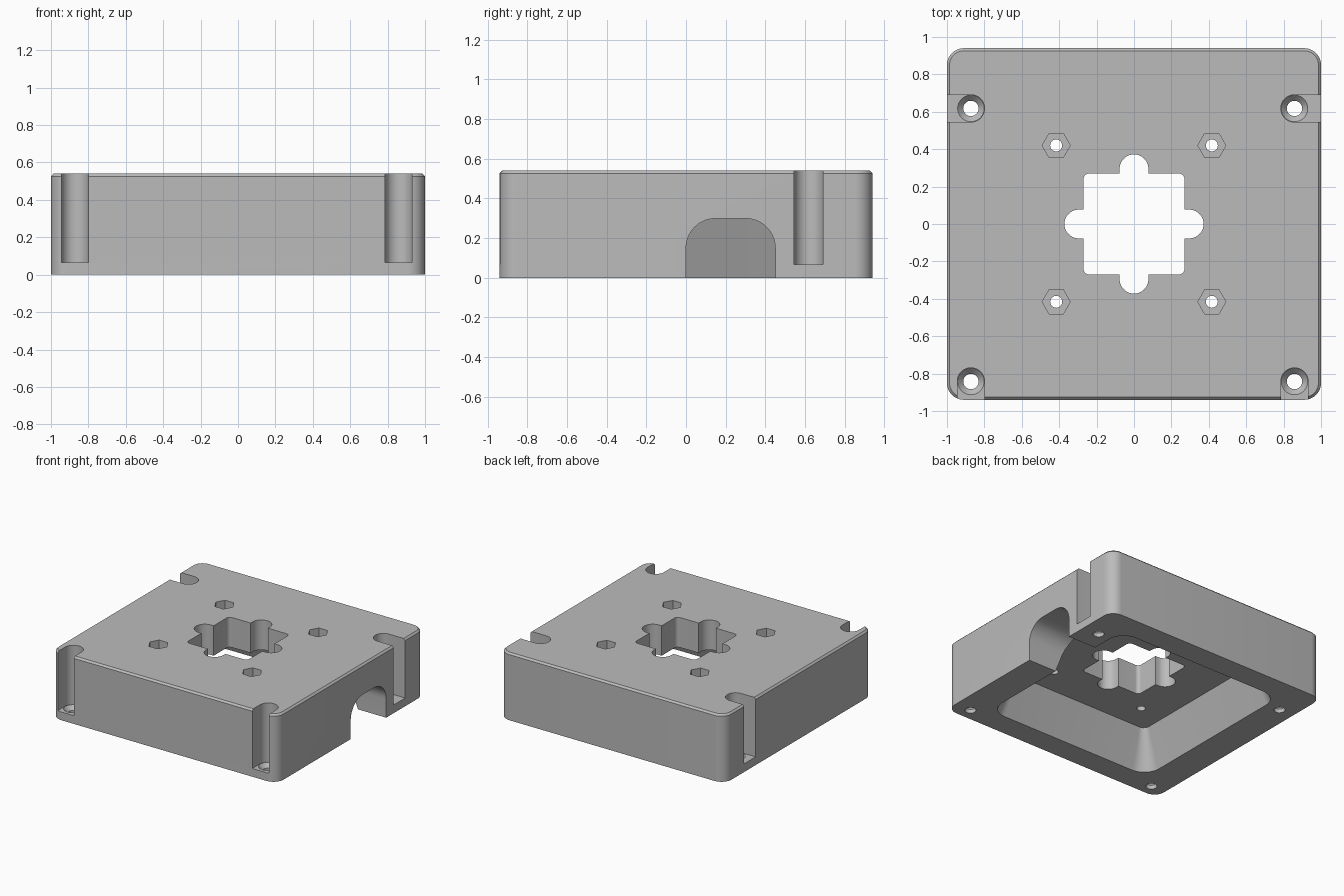
import bpy, bmesh, math

old = bpy.data.objects.get("Cube")
if old:
    bpy.data.objects.remove(old, do_unlink=True)

grey = bpy.data.materials.new("plain grey")
grey.use_nodes = True
grey.diffuse_color = (0.5, 0.5, 0.5, 1)
grey.node_tree.nodes["Principled BSDF"].inputs["Base Color"].default_value = (0.5, 0.5, 0.5, 1)


def round_rect(x0, x1, y0, y1, r, steps=10):
    """Counter-clockwise rounded rectangle outline."""
    corners = [(x1 - r, y1 - r), (x0 + r, y1 - r), (x0 + r, y0 + r), (x1 - r, y0 + r)]
    points = []
    for quarter, (cx, cy) in enumerate(corners):
        for i in range(steps + 1):
            a = (quarter + i / steps) * math.pi / 2
            points.append((cx + r * math.cos(a), cy + r * math.sin(a)))
    return points


def circle(cx, cy, r, sides=40):
    return [(cx + r * math.cos(i * math.tau / sides), cy + r * math.sin(i * math.tau / sides))
            for i in range(sides)]


def loft(name, rings, along_x=False):
    """Solid through (outline, height) rings, stacked along z or along x."""
    bm = bmesh.new()
    loops = []
    for outline, h in rings:
        loops.append([bm.verts.new((h, u, v) if along_x else (u, v, h)) for u, v in outline])
    for low, high in zip(loops, loops[1:]):
        n = len(low)
        for i in range(n):
            j = (i + 1) % n
            bm.faces.new((low[i], low[j], high[j], high[i]))
    bm.faces.new(loops[0][::-1])
    bm.faces.new(loops[-1])
    bmesh.ops.recalc_face_normals(bm, faces=bm.faces)
    mesh = bpy.data.meshes.new(name)
    bm.to_mesh(mesh)
    bm.free()
    mesh.materials.append(grey)
    obj = bpy.data.objects.new(name, mesh)
    bpy.context.collection.objects.link(obj)
    return obj


def prism(name, outline, z0, z1):
    return loft(name, [(outline, z0), (outline, z1)])


# Block with rounded corners and a fine chamfer around the top
W, D, H, C = 1.0, 0.94, 0.54, 0.014
side = round_rect(-W, W, -D, D, 0.09)
rim = round_rect(C - W, W - C, C - D, D - C, 0.09 - C)
body = loft("mounting_block", [(side, 0), (side, H - C), (rim, H)])

cutters = []

# Tapered pocket underneath
mouth = round_rect(-0.75, 0.75, -0.75, 0.75, 0.14)
roof = round_rect(-0.63, 0.63, -0.63, 0.63, 0.05)
cutters.append(loft("pocket_cutter", [(mouth, -0.1), (mouth, 0), (roof, 0.3)]))

# Arched channel from the pocket out through the left wall
arch = round_rect(0, 0.45, -0.4, 0.299, 0.15)
cutters.append(loft("channel_cutter", [(arch, 0.5), (arch, 1.2)], along_x=True))

# Central opening: square with a rounded lobe on each side
cutters.append(prism("opening_cutter", round_rect(-0.27, 0.27, -0.27, 0.27, 0.03), 0.2, 0.7))
lobe = round_rect(-0.372, 0.372, -0.077, 0.077, 0.0769)
cutters.append(prism("lobe_cutter_x", lobe, 0.19, 0.71))
cutters.append(prism("lobe_cutter_y", [(-y, x) for x, y in lobe], 0.18, 0.72))

# Screw slots, opening sideways at the back and forwards at the front
R = 0.073
for x in (-0.872, 0.858):
    for y in (0.618, -0.842):
        if y < 0:
            slot = round_rect(x - R, x + R, -1.3, y + R, R * 0.999)
        elif x < 0:
            slot = round_rect(-1.3, x + R, y - R, y + R, R * 0.999)
        else:
            slot = round_rect(x - R, 1.3, y - R, y + R, R * 0.999)
        cutters.append(prism("slot_cutter", slot, 0.066, 0.8))
        wide, narrow = circle(x, y, 0.071), circle(x, y, 0.041)
        cutters.append(loft("countersink_cutter",
                            [(narrow, -0.1), (narrow, 0.032), (wide, 0.064), (wide, 0.1)]))

# Hexagonal nut recesses with bolt holes
for x in (-0.416, 0.416):
    for y in (-0.416, 0.42):
        cutters.append(prism("nut_cutter", circle(x, y, 0.075, 6), 0.42, 0.7))
        cutters.append(prism("bolt_cutter", circle(x, y, 0.032, 24), 0.2, 0.5))

for cutter in cutters:
    cut = body.modifiers.new(cutter.name, "BOOLEAN")
    cut.operation = "DIFFERENCE"
    cut.solver = "EXACT"
    cut.object = cutter
    cutter.hide_render = True

# Bake the cuts and drop the cutters
graph = bpy.context.evaluated_depsgraph_get()
result = bpy.data.meshes.new_from_object(body.evaluated_get(graph))
body.modifiers.clear()
body.data = result
for cutter in cutters:
    bpy.data.objects.remove(cutter, do_unlink=True)

bpy.ops.object.select_all(action="DESELECT")
body.select_set(True)
bpy.context.view_layer.objects.active = body
bpy.ops.object.shade_smooth_by_angle(angle=math.radians(25))
